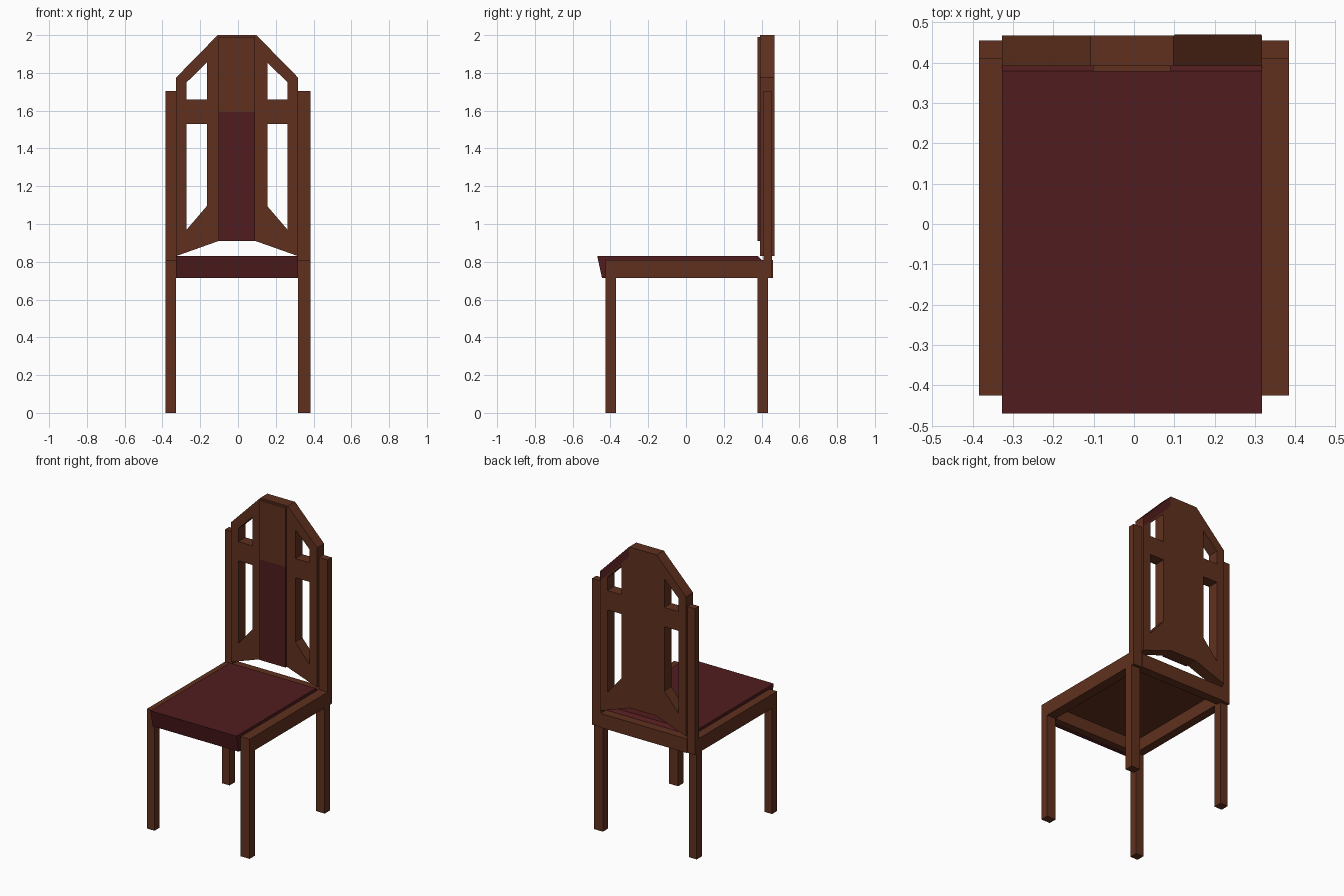
import bpy, bmesh
from mathutils import Vector

if "Cube" in bpy.data.objects:
    bpy.data.objects.remove(bpy.data.objects["Cube"])


def material(name, rgb):
    m = bpy.data.materials.new(name)
    m.diffuse_color = (*rgb, 1)
    m.use_nodes = True
    m.node_tree.nodes["Principled BSDF"].inputs["Base Color"].default_value = m.diffuse_color
    return m


WOOD = material("wood", (0.115, 0.030, 0.013))
RED = material("red_upholstery", (0.082, 0.012, 0.013))


def box(name, x, y, z, mat=WOOD):
    """Axis-aligned box from (low, high) ranges."""
    bm = bmesh.new()
    bmesh.ops.create_cube(bm, size=1)
    for v in bm.verts:
        v.co = Vector([(a + b) / 2 + c * (b - a) for (a, b), c in zip((x, y, z), v.co)])
    return finish(name, bm, mat)


def finish(name, bm, mat):
    bmesh.ops.recalc_face_normals(bm, faces=bm.faces)
    mesh = bpy.data.meshes.new(name)
    bm.to_mesh(mesh)
    bm.free()
    mesh.materials.append(mat)
    ob = bpy.data.objects.new(name, mesh)
    bpy.context.collection.objects.link(ob)
    return ob


def prism(name, loops, lo, hi, place, mat=WOOD):
    """Extrude an outline (plus hole loops) from lo to hi; place maps (u, v, depth) to xyz."""
    cu = bpy.data.curves.new(name + "_outline", 'CURVE')
    cu.dimensions = '2D'
    cu.fill_mode = 'BOTH'
    cu.extrude = (hi - lo) / 2
    for loop in loops:
        sp = cu.splines.new('POLY')
        sp.points.add(len(loop) - 1)
        for p, (u, v) in zip(sp.points, loop):
            p.co = (u, v, 0, 1)
        sp.use_cyclic_u = True
    tmp = bpy.data.objects.new(name + "_tmp", cu)
    bpy.context.collection.objects.link(tmp)
    dg = bpy.context.evaluated_depsgraph_get()
    mesh = bpy.data.meshes.new_from_object(tmp.evaluated_get(dg))
    bm = bmesh.new()
    bm.from_mesh(mesh)
    bpy.data.objects.remove(tmp)
    bpy.data.curves.remove(cu)
    bpy.data.meshes.remove(mesh)
    bmesh.ops.remove_doubles(bm, verts=bm.verts, dist=0.0005)
    for v in bm.verts:
        v.co = Vector(place(v.co.x, v.co.y, v.co.z + (lo + hi) / 2))
    for f in bm.faces:
        f.smooth = False
        f.material_index = 0
    return finish(name, bm, mat)


# Legs, side rails and back posts
SIDES = {"left": (-0.385, -0.328), "right": (0.318, 0.385)}
for side, x in SIDES.items():
    box(f"front_leg_{side}", x, (-0.425, -0.37), (0, 0.715))
    box(f"back_leg_{side}", x, (0.378, 0.435), (0, 0.715))
    box(f"side_rail_{side}", x, (-0.425, 0.455), (0.715, 0.81))
    box(f"back_post_{side}", x, (0.41, 0.455), (0.81, 1.705))

# Cross rails and the board under the cushion
INNER = (-0.328, 0.318)
box("front_rail", INNER, (-0.41, -0.37), (0.715, 0.81))
box("back_rail", INNER, (0.40, 0.46), (0.715, 0.81))
box("seat_board", INNER, (-0.37, 0.40), (0.80, 0.81))

# Cushion with a raked front lip and bevelled rear edge
prism("seat_cushion",
      [[(-0.445, 0.715), (-0.47, 0.83), (0.38, 0.83), (0.40, 0.81), (-0.41, 0.81), (-0.41, 0.715)]],
      *INNER, lambda u, v, d: (d, u, v), RED)

# Backrest with four cut-outs, mirrored about its own middle
MID = -0.005
half = [(0.0975, 0.91), (0.323, 0.83), (0.323, 1.775), (0.1025, 2.0)]
upper = [(0.16, 1.66), (0.267, 1.66), (0.267, 1.75), (0.16, 1.855)]
lower = [(0.16, 1.095), (0.267, 0.97), (0.267, 1.53), (0.16, 1.53)]


def shift(pts, s):
    return [(MID + s * u, v) for u, v in pts]


outline = shift(half, 1) + shift(half, -1)[::-1]
holes = [shift(h, s) for h in (upper, lower) for s in (1, -1)]
upright = lambda u, v, d: (u, d, v)
prism("backrest", [outline] + holes, 0.392, 0.468, upright)

# Raised centre splat: padded below, wood above
box("splat_padding", (-0.102, 0.09), (0.378, 0.392), (0.91, 1.592), RED)
box("splat_top", (-0.102, 0.09), (0.378, 0.392), (1.592, 1.99))

# Red strip along the rear of the right shoulder
prism("shoulder_strip", [[(0.10, 1.998), (0.316, 1.775), (0.316, 1.71), (0.262, 1.765), (0.10, 1.93)]],
      0.467, 0.4695, upright, RED)
